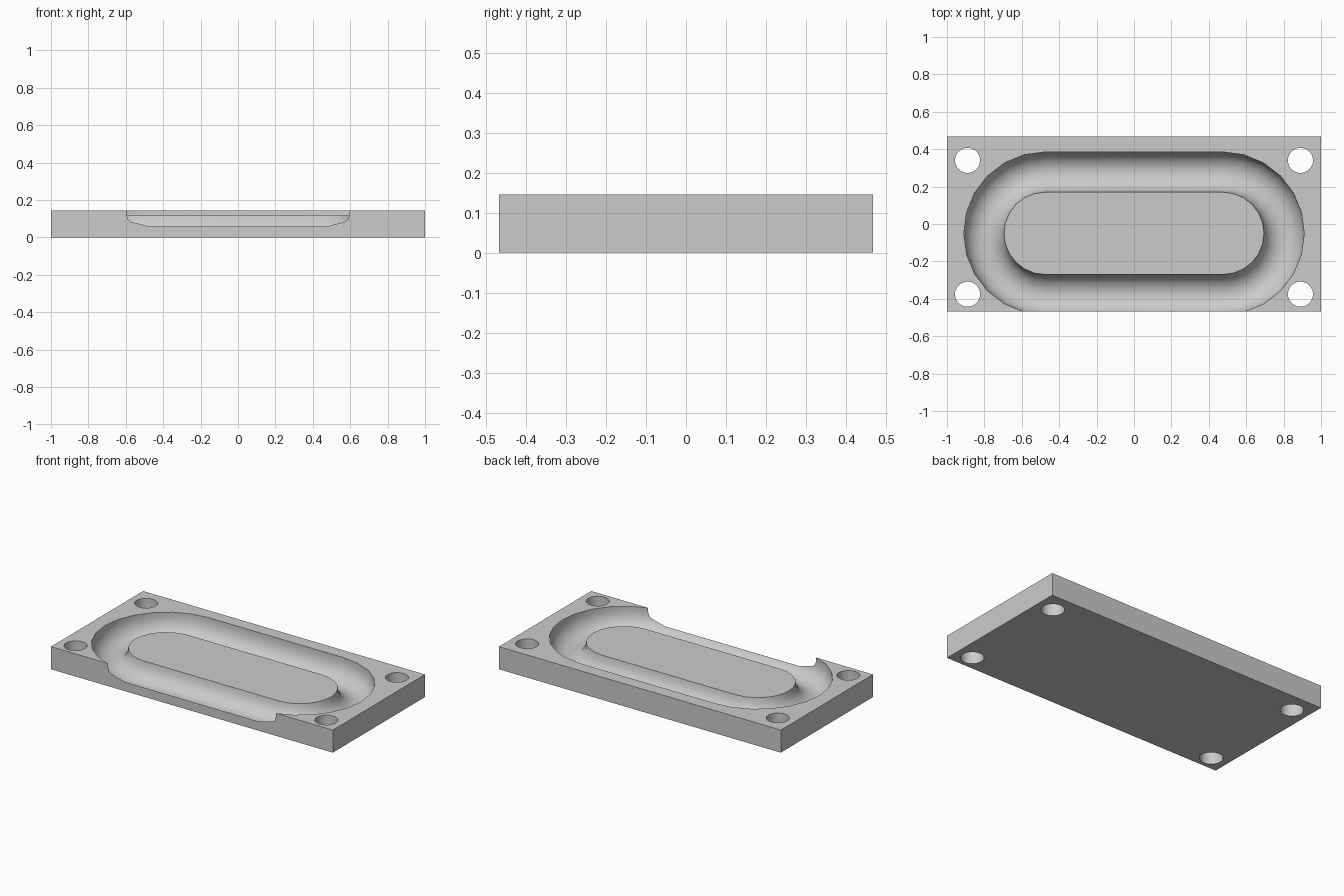
import bpy, bmesh, math

if "Cube" in bpy.data.objects:
    bpy.data.objects.remove(bpy.data.objects["Cube"])

W, D, H = 2.0, 0.934, 0.145      # plate size
CX, CY = 0.475, -0.05            # end-arc centres of the oval groove
RI, RO = 0.22, 0.435             # inner and outer groove radii
ISLAND_Z = 0.117                 # height of the sunken middle island

grey = bpy.data.materials.new("plain grey")
grey.diffuse_color = (0.6, 0.6, 0.6, 1)
grey.use_nodes = True
grey.node_tree.nodes["Principled BSDF"].inputs["Base Color"].default_value = grey.diffuse_color


def make_object(name, bm):
    bmesh.ops.recalc_face_normals(bm, faces=bm.faces)
    mesh = bpy.data.meshes.new(name)
    bm.to_mesh(mesh)
    bm.free()
    obj = bpy.data.objects.new(name, mesh)
    bpy.context.collection.objects.link(obj)
    mesh.materials.append(grey)
    return obj


def oval_ring(bm, r, z, n=12):
    """Straight-sided oval with two round ends."""
    ring = []
    for side, start in ((1, -math.pi / 2), (-1, math.pi / 2)):
        for i in range(n + 1):
            a = start + math.pi * i / n
            ring.append(bm.verts.new((side * CX + r * math.cos(a), CY + r * math.sin(a), z)))
    return ring


# Rectangular plate
bm = bmesh.new()
bmesh.ops.create_cube(bm, size=1)
bmesh.ops.scale(bm, verts=bm.verts, vec=(W, D, H))
bmesh.ops.translate(bm, verts=bm.verts, vec=(0, 0, H / 2))
plate = make_object("plate", bm)

# Groove cutter: upright wall, then a half-round channel up to the island
mid, tube = (RI + RO) / 2, (RO - RI) / 2
profile = [(RO, 0.25)]
for i in range(11):
    a = math.pi * i / 10
    profile.append((mid + tube * math.cos(a), ISLAND_Z - tube * math.sin(a)))
bm = bmesh.new()
rings = [oval_ring(bm, r, z) for r, z in profile]
for low, high in zip(rings, rings[1:]):
    for i in range(len(low)):
        j = (i + 1) % len(low)
        bm.faces.new((low[i], low[j], high[j], high[i]))
bm.faces.new(rings[0])
bm.faces.new(rings[-1])
cutters = [make_object("groove_cutter", bm)]

# Corner bolt-hole cutters
for x in (-0.89, 0.89):
    for y in (-0.375, 0.34):
        bm = bmesh.new()
        bmesh.ops.create_cone(bm, cap_ends=True, segments=32, radius1=0.067, radius2=0.067, depth=1)
        bmesh.ops.translate(bm, verts=bm.verts, vec=(x, y, 0))
        cutters.append(make_object("hole_cutter", bm))

# Cut the plate and remove the cutters
bpy.context.view_layer.objects.active = plate
plate.select_set(True)
for cutter in cutters:
    mod = plate.modifiers.new("cut", 'BOOLEAN')
    mod.operation = 'DIFFERENCE'
    mod.solver = 'EXACT'
    mod.object = cutter
    bpy.ops.object.modifier_apply(modifier=mod.name)
for cutter in cutters:
    bpy.data.objects.remove(cutter)

bpy.ops.object.shade_smooth_by_angle(angle=math.radians(35))
